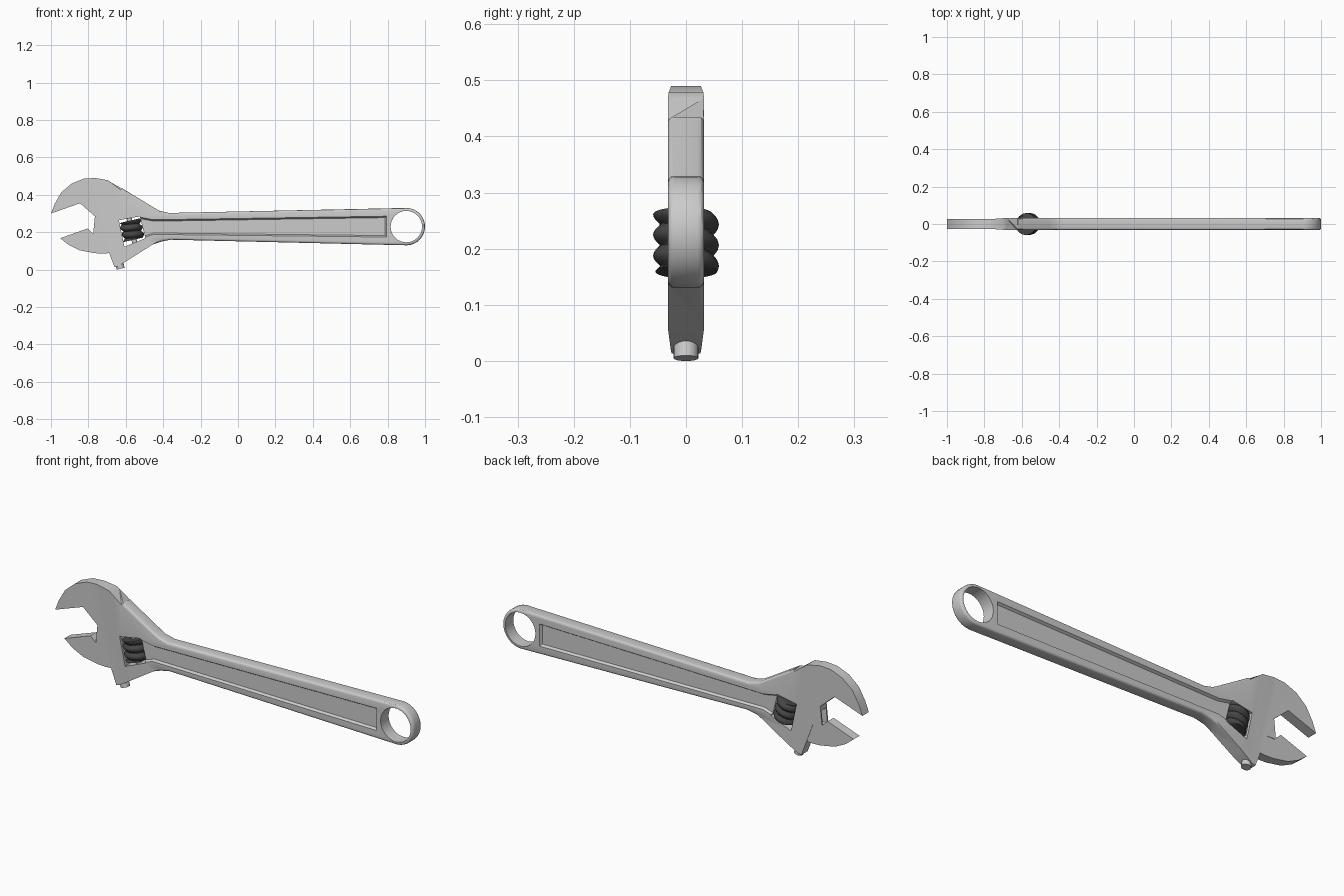
import bpy, bmesh, math
from mathutils import Vector, Matrix

if "Cube" in bpy.data.objects:
    bpy.data.objects.remove(bpy.data.objects["Cube"])


def add_object(name, bm):
    bmesh.ops.recalc_face_normals(bm, faces=bm.faces)
    mesh = bpy.data.meshes.new(name)
    bm.to_mesh(mesh)
    bm.free()
    ob = bpy.data.objects.new(name, mesh)
    bpy.context.collection.objects.link(ob)
    return ob


def prism(pts, y0, y1):
    """Extrude an x-z outline from y0 to y1."""
    bm = bmesh.new()
    face = bm.faces.new([bm.verts.new((x, y0, z)) for x, z in pts])
    out = bmesh.ops.extrude_face_region(bm, geom=[face])
    for v in out["geom"]:
        if isinstance(v, bmesh.types.BMVert):
            v.co.y = y1
    bmesh.ops.recalc_face_normals(bm, faces=bm.faces)
    return bm


def rod(radius, length, centre, lean, sides=24):
    bm = bmesh.new()
    bmesh.ops.create_cone(bm, cap_ends=True, segments=sides, radius1=radius,
                          radius2=radius, depth=length)
    bm.transform(Matrix.Translation(centre) @ Matrix.Rotation(lean, 4, 'Y'))
    return bm


def smooth(ob, angle=30):
    bpy.ops.object.select_all(action='DESELECT')
    bpy.context.view_layer.objects.active = ob
    ob.select_set(True)
    bpy.ops.object.shade_smooth_by_angle(angle=math.radians(angle))


def cut(ob, bm):
    cutter = add_object("cutter", bm)
    cutter.hide_render = True
    mod = ob.modifiers.new("cut", 'BOOLEAN')
    mod.operation, mod.solver, mod.object = 'DIFFERENCE', 'EXACT', cutter
    bpy.context.view_layer.objects.active = ob
    bpy.ops.object.modifier_apply(modifier=mod.name)
    bpy.data.objects.remove(cutter)


HALF, THIN = 0.032, 0.0255
LEAN = math.radians(-13)

# Body: fixed jaw, handle and ring end in one outline
upper = [(-1.0, 0.30), (-0.98, 0.352), (-0.945, 0.413), (-0.89, 0.46), (-0.825, 0.486),
         (-0.765, 0.49), (-0.695, 0.478), (-0.62, 0.435), (-0.455, 0.335),
         (-0.42, 0.315), (-0.37, 0.303)]
ring = [(0.9 + 0.1 * math.cos(a), 0.23 + 0.1 * math.sin(a))
        for a in (math.radians(88 - 11 * i) for i in range(17))]
lower = [(-0.36, 0.16), (-0.41, 0.15), (-0.455, 0.135), (-0.64, 0.018), (-0.66, 0.013),
         (-0.725, 0.185), (-0.775, 0.185), (-0.765, 0.285), (-0.845, 0.355)]
bm = prism(upper + ring + lower, -HALF, HALF)

# Rounded rim along the handle
rim = [e for e in bm.edges if abs(e.verts[0].co.y - e.verts[1].co.y) < 1e-5
       and all(v.co.x > -0.63 and not (v.co.x < -0.63) for v in e.verts)]
bmesh.ops.bevel(bm, geom=rim, offset=0.011, segments=3, profile=0.5, affect='EDGES')

# Thin the jaw end along a slanted transition
U0, U1 = -0.655, -0.565
for u in (U0, U1):
    bmesh.ops.bisect_plane(bm, geom=bm.verts[:] + bm.edges[:] + bm.faces[:],
                           plane_co=(u, 0, 0), plane_no=(1, 0, 0.25), dist=1e-5)
for v in bm.verts:
    t = (v.co.x + 0.25 * v.co.z - U0) / (U1 - U0)
    t = min(1, max(0, t))
    v.co.y *= (THIN + (HALF - THIN) * t) / HALF
body = add_object("wrench_body", bm)

# Hanging hole
hole = [(0.9 + 0.084 * math.cos(i * math.tau / 32), 0.23 + 0.084 * math.sin(i * math.tau / 32))
        for i in range(32)]
cut(body, prism(hole, -0.1, 0.1))

# Recessed panel on both faces, with sloping walls
panel = [(-0.54, 0.285), (-0.45, 0.268), (0.795, 0.287), (0.795, 0.173),
         (-0.45, 0.187), (-0.52, 0.165)]
for side in (-1, 1):
    bm = prism(panel, side * 0.034, side * 0.020)
    for v in bm.verts:
        if abs(v.co.y) < 0.03:
            v.co.z += 0.009 if v.co.z < 0.23 else -0.009
            v.co.x -= 0.009 if v.co.x > 0 else 0
    cut(body, bm)

# Window for the adjusting screw and channel for the sliding jaw
cut(body, prism([(-0.637, 0.264), (-0.525, 0.285), (-0.495, 0.168), (-0.607, 0.122)], -0.1, 0.1))
cut(body, prism([(-0.80, 0.265), (-0.60, 0.25), (-0.59, 0.16), (-0.68, 0.12), (-0.80, 0.15)],
                -0.018, 0.018))
smooth(body)

# Sliding jaw
bm = prism([(-0.95, 0.168), (-0.805, 0.22), (-0.77, 0.188), (-0.70, 0.188), (-0.665, 0.09),
            (-0.72, 0.086), (-0.765, 0.088), (-0.845, 0.103), (-0.905, 0.132)], -0.0235, 0.0235)
smooth(add_object("sliding_jaw", bm))

# Slide rod whose end shows under the head
bm = rod(0.022, 0.18, (-0.648, 0, 0.0925), LEAN)
smooth(add_object("slide_rod", bm))

# Adjusting screw: a threaded surface around a leaning axis
N, M, LENGTH, PITCH = 32, 40, 0.104, 0.038
bm = bmesh.new()
rows = []
for j in range(M + 1):
    h = LENGTH * (j / M - 0.5)
    row = []
    for i in range(N):
        a = i * math.tau / N
        r = 0.044 + 0.0145 * abs(math.sin(math.pi * h / PITCH + a / 2 + 1.2)) ** 0.8
        row.append(bm.verts.new((r * math.cos(a), r * math.sin(a), h)))
    rows.append(row)
for lo, hi in zip(rows, rows[1:]):
    for i in range(N):
        k = (i + 1) % N
        bm.faces.new((lo[i], lo[k], hi[k], hi[i]))
bm.faces.new(rows[0])
bm.faces.new(rows[-1])
bm.transform(Matrix.Translation((-0.567, 0, 0.211)) @ Matrix.Rotation(LEAN, 4, 'Y'))
screw = add_object("adjusting_screw", bm)
smooth(screw, 50)
dark = bpy.data.materials.new("dark_steel")
dark.diffuse_color = (0.06, 0.06, 0.06, 1)
dark.use_nodes = True
dark.node_tree.nodes["Principled BSDF"].inputs["Base Color"].default_value = dark.diffuse_color
screw.data.materials.append(dark)

# Pin carrying the screw
bm = rod(0.014, 0.19, (-0.567, 0, 0.211), LEAN, 16)
smooth(add_object("screw_pin", bm))
